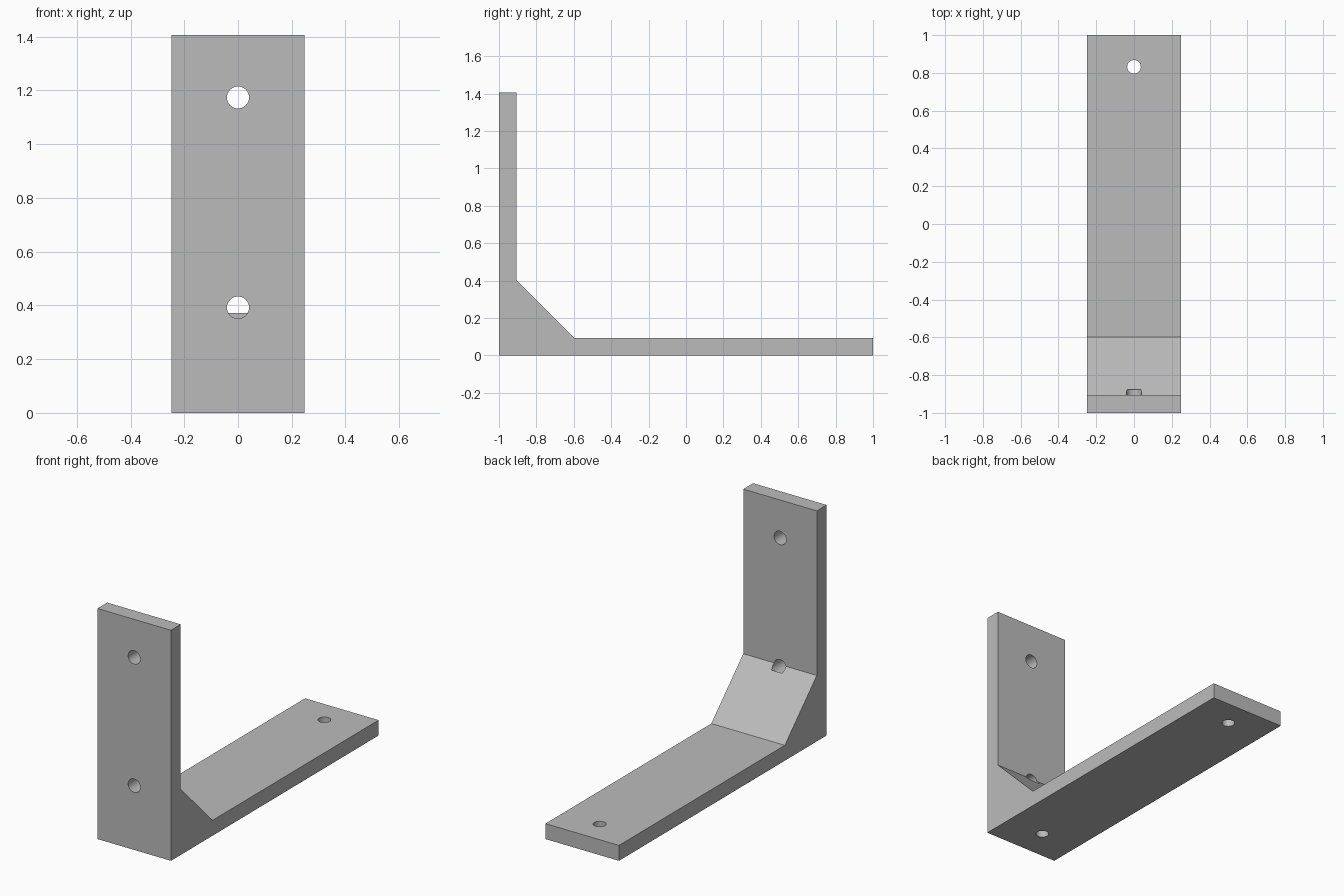
import bpy, bmesh
from math import radians, pi
from mathutils import Matrix, Vector

cube = bpy.data.objects.get("Cube")
if cube:
    bpy.data.objects.remove(cube, do_unlink=True)

HALF_W, T, TOP, RIB = 0.248, 0.094, 1.406, 0.402

grey = bpy.data.materials.new("plain grey")
grey.use_nodes = True
colour = (0.5, 0.5, 0.5, 1)
grey.diffuse_color = colour
grey.node_tree.nodes["Principled BSDF"].inputs["Base Color"].default_value = colour


def add_object(name, bm):
    bmesh.ops.recalc_face_normals(bm, faces=bm.faces)
    mesh = bpy.data.meshes.new(name)
    bm.to_mesh(mesh)
    bm.free()
    mesh.materials.append(grey)
    obj = bpy.data.objects.new(name, mesh)
    bpy.context.collection.objects.link(obj)
    return obj


# Bracket body: side profile with a sloped inner corner, extruded across x
profile = [(-1, 0), (1, 0), (1, T), (RIB - 1, T), (T - 1, RIB), (T - 1, TOP), (-1, TOP)]
bm = bmesh.new()
face = bm.faces.new([bm.verts.new((-HALF_W, y, z)) for y, z in profile])
side = bmesh.ops.extrude_face_region(bm, geom=[face])
moved = [g for g in side["geom"] if isinstance(g, bmesh.types.BMVert)]
bmesh.ops.translate(bm, vec=(2 * HALF_W, 0, 0), verts=moved)
bracket = add_object("bracket", bm)


# Screw holes: drilled to one depth from the outer faces, blind where the corner is thick
def drill(name, centre, axis, radius, depth=0.125, lead=0.1):
    bm = bmesh.new()
    bmesh.ops.create_cone(bm, cap_ends=True, segments=32,
                          radius1=radius, radius2=radius, depth=depth + lead)
    turn = Matrix.Rotation(-pi / 2 if axis.y else 0, 4, 'X')
    place = Matrix.Translation(Vector(centre) + axis * (depth - lead) / 2)
    bmesh.ops.transform(bm, matrix=place @ turn, verts=bm.verts)
    cutter = add_object(name, bm)
    cutter.hide_render = True
    cut = bracket.modifiers.new(name, 'BOOLEAN')
    cut.operation, cut.solver, cut.object = 'DIFFERENCE', 'EXACT', cutter
    return cutter


inward, up = Vector((0, 1, 0)), Vector((0, 0, 1))
cutters = [
    drill("upper_wall_hole", (0, -1, 1.174), inward, 0.041),
    drill("lower_wall_hole", (0, -1, 0.392), inward, 0.041),
    drill("outer_shelf_hole", (0, 0.832, 0), up, 0.036),
    drill("inner_shelf_hole", (0, -0.81, 0), up, 0.036),
]

# Apply the cuts, then smooth the hole walls while keeping edges sharp
bpy.ops.object.select_all(action='DESELECT')
bracket.select_set(True)
bpy.context.view_layer.objects.active = bracket
for name in [m.name for m in bracket.modifiers]:
    bpy.ops.object.modifier_apply(modifier=name)
for cutter in cutters:
    bpy.data.objects.remove(cutter, do_unlink=True)
bpy.ops.object.shade_smooth_by_angle(angle=radians(30))
